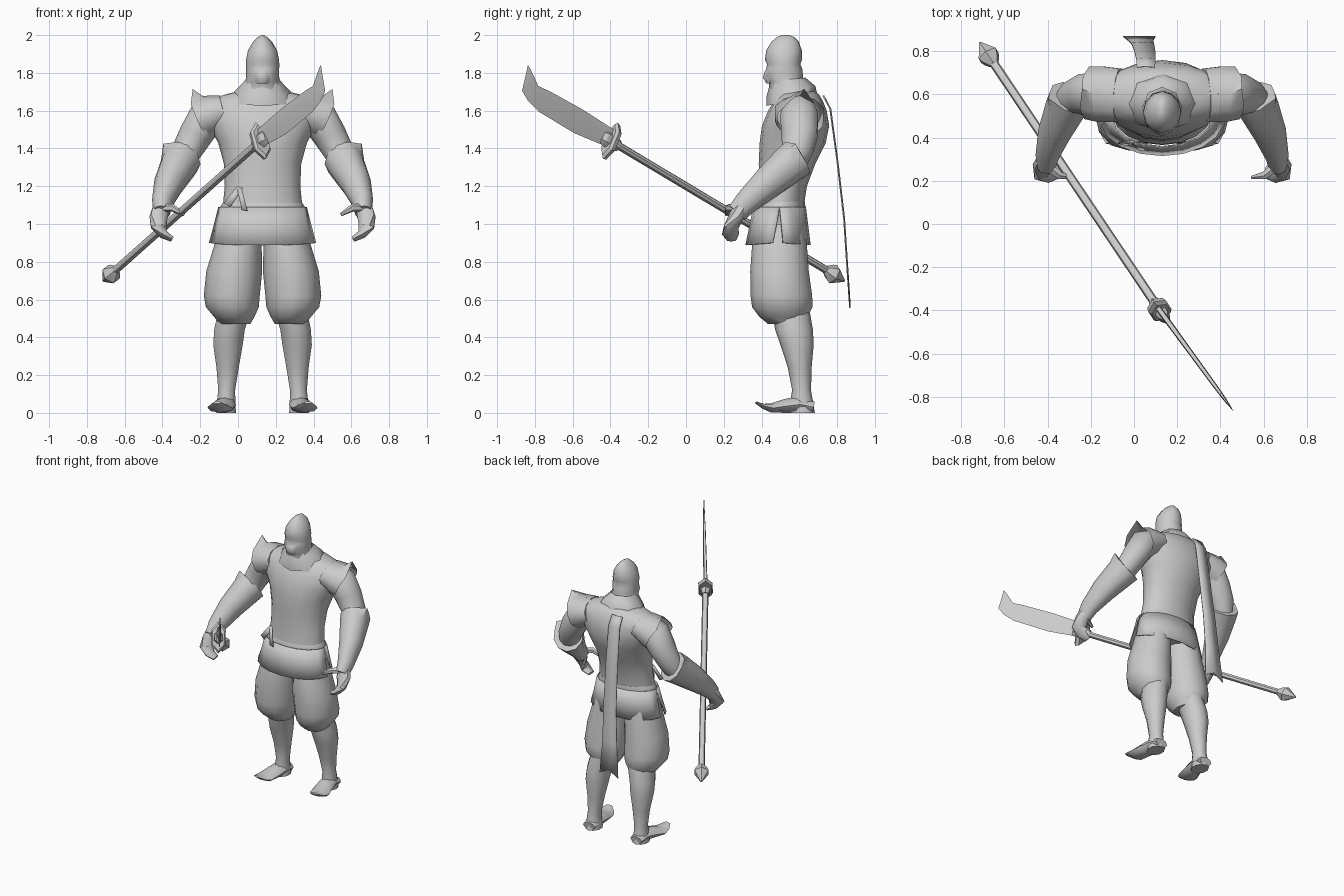
import bpy, math
from mathutils import Vector

CX = 0.13  # body centre line
grey = bpy.data.materials.new("grey")
grey.diffuse_color = (0.6, 0.6, 0.6, 1)


def make(name, verts, faces, smooth=45):
    me = bpy.data.meshes.new(name)
    me.from_pydata([tuple(v) for v in verts], [], faces)
    me.materials.append(grey)
    ob = bpy.data.objects.new(name, me)
    bpy.context.collection.objects.link(ob)
    bpy.ops.object.select_all(action='DESELECT')
    ob.select_set(True)
    bpy.context.view_layer.objects.active = ob
    bpy.ops.object.mode_set(mode='EDIT')
    bpy.ops.mesh.select_all(action='SELECT')
    bpy.ops.mesh.normals_make_consistent(inside=False)
    bpy.ops.object.mode_set(mode='OBJECT')
    if smooth:
        bpy.ops.object.shade_smooth_by_angle(angle=math.radians(smooth))
    return ob


def loft(name, rings, n=12, along=False, caps=(True, True), side=1, cx=CX, tip=None, smooth=45):
    """rings: (x, y, z, rx, ry, tilt); along=True turns rings to face the path."""
    verts = []
    pts = [Vector(r[:3]) for r in rings]
    for i, r in enumerate(rings):
        u, v = Vector((1, 0, 0)), Vector((0, 1, 0))
        if along:
            t = (pts[min(i + 1, len(pts) - 1)] - pts[max(i - 1, 0)]).normalized()
            u = t.cross(Vector((0, 0, 1))).normalized()
            v = u.cross(t)
        tilt = r[5] if len(r) > 5 else 0
        for k in range(n):
            a = 2 * math.pi * k / n + math.pi / 2
            verts.append(pts[i] + u * r[3] * math.cos(a) + v * r[4] * math.sin(a)
                         + Vector((0, 0, tilt * math.sin(a))))
    if tip:  # pull the last ring's nearest point out to a spike
        last = range(len(verts) - n, len(verts))
        j = min(last, key=lambda q: (verts[q] - Vector(tip)).length)
        verts[j] = Vector(tip)
    faces = [(i * n + k, i * n + (k + 1) % n, (i + 1) * n + (k + 1) % n, (i + 1) * n + k)
             for i in range(len(rings) - 1) for k in range(n)]
    if caps[0]:
        faces.append(tuple(range(n))[::-1])
    if caps[1]:
        faces.append(tuple(range(len(verts) - n, len(verts))))
    return make(name, [(cx + side * v.x, v.y, v.z) for v in verts], faces, smooth)


def strip(name, rows):
    """Thin cloth made from rows of points."""
    w = len(rows[0])
    ob = make(name, [p for r in rows for p in r],
              [(i * w + k, i * w + k + 1, (i + 1) * w + k + 1, (i + 1) * w + k)
               for i in range(len(rows) - 1) for k in range(w - 1)], 40)
    m = ob.modifiers.new("thickness", 'SOLIDIFY')
    m.thickness = 0.006
    m.offset = 0
    return ob


# Tunic body
loft("tunic", [(0, .49, .98, .215, .125), (0, .50, 1.10, .21, .125), (0, .515, 1.20, .20, .125),
               (0, .535, 1.32, .205, .15), (0, .565, 1.43, .235, .175), (0, .58, 1.52, .285, .178),
               (0, .59, 1.60, .32, .155), (0, .595, 1.65, .30, .13), (0, .595, 1.685, .20, .11),
               (0, .59, 1.71, .10, .08)], n=16)

# Head with hood and face mask
loft("hood", [(0, .555, 1.66, .11, .10), (0, .54, 1.72, .10, .10), (0, .53, 1.75, .09, .092),
              (0, .515, 1.785, .088, .104), (0, .52, 1.82, .088, .096), (0, .517, 1.845, .089, .088),
              (0, .516, 1.87, .087, .098), (0, .519, 1.92, .077, .094), (0, .525, 1.965, .05, .072),
              (0, .527, 1.99, .024, .045), (0, .527, 2.0, .006, .02)], n=12)
loft("face_mask", [(0, .445, 1.745, .035, .02), (0, .44, 1.775, .042, .032),
                   (0, .445, 1.805, .04, .03), (0, .455, 1.83, .03, .015)], n=8)
# Folded collar
loft("collar", [(0, .56, 1.655, .175, .135, .03), (0, .555, 1.70, .15, .13, .03),
                (0, .55, 1.735, .115, .112, .015), (0, .54, 1.765, .09, .092, .01)],
     n=8, caps=(False, False))

for s, side in ((1, "left"), (-1, "right")):
    # Arm, sleeve flare and forearm guard
    loft(side + "_upper_arm", [(.22, .60, 1.60, .09, .09), (.30, .60, 1.56, .105, .10),
                               (.355, .60, 1.47, .10, .09), (.405, .59, 1.38, .082, .08),
                               (.43, .56, 1.32, .075, .075)], n=10, along=True, side=s)
    loft(side + "_sleeve", [(.20, .595, 1.60, .13, .085), (.28, .60, 1.575, .135, .11),
                            (.335, .605, 1.55, .128, .115)], n=10, along=True,
         caps=(True, False), side=s, tip=(.37, .625, 1.715))
    loft(side + "_forearm_guard", [(.535, .27, 1.06, .045, .055), (.53, .32, 1.115, .056, .066),
                                   (.495, .43, 1.215, .08, .088), (.445, .54, 1.31, .098, .105),
                                   (.425, .585, 1.345, .102, .11)], n=10, along=True,
         side=s, tip=(.525, .58, 1.425))
    # Hand
    loft(side + "_hand", [(.535, .30, 1.10, .042, .045), (.55, .265, 1.04, .05, .04),
                          (.55, .24, .985, .052, .03), (.525, .235, .945, .045, .024),
                          (.48, .24, .92, .03, .015)], n=8, along=True, side=s)
    loft(side + "_thumb", [(.53, .27, 1.085, .025, .025), (.475, .225, 1.085, .02, .02),
                           (.415, .215, 1.05, .009, .009)], n=6, along=True, side=s)
    # Baggy trouser leg, shin and foot
    loft(side + "_trouser", [(.115, .50, 1.0, .115, .12), (.13, .495, .89, .125, .145),
                             (.15, .495, .75, .148, .155), (.163, .505, .62, .148, .163),
                             (.16, .51, .56, .14, .16), (.15, .515, .51, .108, .128),
                             (.145, .53, .47, .08, .095)], n=12, side=s)
    loft(side + "_shin", [(.15, .555, .54, .09, .10), (.175, .572, .44, .085, .10),
                          (.183, .588, .36, .082, .088), (.185, .602, .24, .062, .063),
                          (.19, .612, .12, .047, .05), (.193, .612, .05, .052, .062),
                          (.193, .614, 0, .055, .068)], n=10, side=s)
    loft(side + "_foot", [(.193, .675, .03, .048, .03), (.195, .60, .045, .055, .045),
                          (.208, .52, .036, .062, .036), (.225, .45, .026, .068, .024),
                          (.233, .41, .035, .054, .014), (.24, .37, .055, .022, .006)],
         n=8, along=True, side=s)


# Skirt panels, split at the sides
def skirt(name, a0, a1, front):
    rows = []
    for z, rx, ry, cy, grow in ((1.09, .232, .137, .495, 0), (1.0, .255, .152, .492, .5),
                                (.90, .285, .17, .487, 1)):
        row = []
        for k in range(9):
            f = k / 8
            a = math.radians(a0 + (a1 - a0) * f)
            inset = math.radians(9) * grow * (1 - 2 * f)
            a += inset
            drop = .012 * grow * math.sin(math.pi * f)
            row.append((CX + rx * math.cos(a), cy + ry * math.sin(a), z - drop))
        rows.append(row)
    strip(name, rows)


skirt("front_skirt", 180, 360, True)
skirt("back_skirt", 0, 180, False)
# Closing ring under the belt
loft("hips", [(0, .495, .93, .17, .12), (0, .495, 1.0, .215, .13), (0, .50, 1.09, .225, .132),
              (0, .505, 1.12, .205, .125)], n=16)

# Belt tie
strip("belt_tie_a", [[(-.005, .385, 1.20), (.025, .375, 1.19)], [(-.075, .375, 1.11), (-.04, .365, 1.09)]])
strip("belt_tie_b", [[(-.005, .38, 1.19), (.02, .375, 1.19)], [(.02, .345, 1.075), (.05, .34, 1.07)]])

# Long back ribbon with a notched end
path = [(.055, .725, 1.68, .042), (.055, .762, 1.61, .045), (.05, .80, 1.33, .048),
        (.04, .835, 1.03, .052), (.03, .85, .80, .058), (.025, .863, .60, .066)]
rows = [[(x - w, y, z), (x, y + .004, z), (x + w, y, z)] for x, y, z, w in path]
rows[-1][0] = (-.05, .867, .555)
rows[-1][2] = (.10, .867, .56)
strip("back_ribbon", rows)

# Polearm shaft, knob, guard and blade
butt, guard = Vector((-.70, .82, .71)), Vector((.12, -.40, 1.44))
axis = (guard - butt).normalized()


def spear_loft(name, rings, n, smooth=45):
    loft(name, [(*(o + axis * d), rx, ry) for o, d, rx, ry in rings], n=n, along=True, cx=0, smooth=smooth)


spear_loft("shaft", [(butt, .06, .021, .021), (guard, .02, .021, .021)], 8)
spear_loft("butt_knob", [(butt, -.025, .006, .006), (butt, .055, .054, .054),
                         (butt, .075, .046, .046), (butt, .11, .022, .022)], 6, 25)
spear_loft("guard_collar", [(guard, -.06, .025, .03), (guard, -.02, .036, .045),
                            (guard, .04, .03, .045), (guard, .06, .015, .04)], 6, 25)
spear_loft("guard_plate", [(guard, -.022, .05, .098), (guard, .0, .056, .108),
                           (guard, .014, .045, .09)], 6, 25)

# Blade sections: back edge (y, z), cutting edge (y, z)
sections = [((-.38, 1.495), (-.41, 1.405)), ((-.55, 1.605), (-.59, 1.48)),
            ((-.73, 1.705), (-.78, 1.595)), ((-.785, 1.73), (-.835, 1.65)),
            ((-.80, 1.765), (-.868, 1.705)), ((-.825, 1.82), (-.848, 1.79)),
            ((-.836, 1.84), (-.838, 1.838))]
side_dir = Vector((.81, .58, 0))
verts = []
for i, (b, c) in enumerate(sections):
    B, C = [Vector((.12 + (-.40 - y) * .73, y, z)) for y, z in (b, c)]
    M = B.lerp(C, .35)
    w = .014 * (1 - i / 7)
    verts += [B + side_dir * w * .7, M + side_dir * w, C, M - side_dir * w, B - side_dir * w * .7]
faces = [(i * 5 + k, i * 5 + (k + 1) % 5, i * 5 + 5 + (k + 1) % 5, i * 5 + 5 + k)
         for i in range(len(sections) - 1) for k in range(5)]
faces += [(4, 3, 2, 1, 0), tuple(range(len(verts) - 5, len(verts)))]
make("blade", verts, faces, 25)
